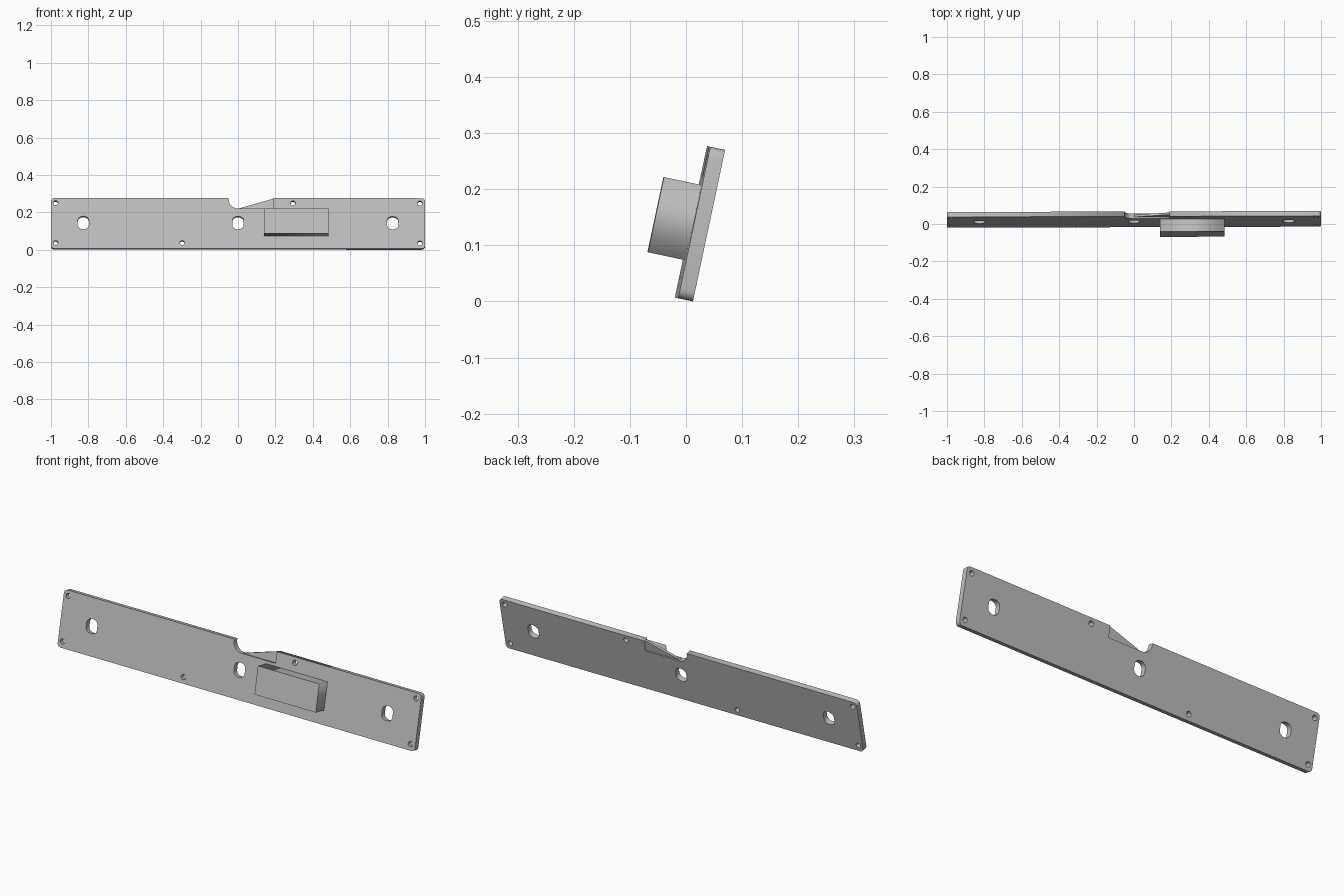
import bpy
import math
from mathutils import Matrix, Vector

cube = bpy.data.objects.get("Cube")
if cube:
    bpy.data.objects.remove(cube, do_unlink=True)

grey = bpy.data.materials.new("plain_grey")
grey.use_nodes = True
colour = (0.52, 0.52, 0.52, 1)
grey.diffuse_color = colour
grey.node_tree.nodes["Principled BSDF"].inputs["Base Color"].default_value = colour

HEIGHT = 0.276
THICK = 0.027
NOTCH = 0.22
# Profiles are drawn in XY, stood upright, turned very slightly and leaned back
PLACE = (Matrix.Translation((0, -0.017, 0.0063))
         @ Matrix.Rotation(math.radians(-12), 4, 'X')
         @ Matrix.Rotation(0.003, 4, 'Z')
         @ Matrix.Rotation(math.pi / 2, 4, 'X'))


def arc(cx, cy, r, start, end, steps):
    angles = [math.radians(start + (end - start) * i / steps) for i in range(steps + 1)]
    return [(cx + r * math.cos(a), cy + r * math.sin(a)) for a in angles]


def slab(name, loops, back, front):
    """Extrude filled outlines from depth back to depth front."""
    curve = bpy.data.curves.new(name + "_profile", 'CURVE')
    curve.dimensions = '2D'
    curve.fill_mode = 'BOTH'
    curve.extrude = (front - back) / 2
    for loop in loops:
        spline = curve.splines.new('POLY')
        spline.points.add(len(loop) - 1)
        for point, (x, y) in zip(spline.points, loop):
            point.co = (x, y, 0, 1)
        spline.use_cyclic_u = True
    helper = bpy.data.objects.new(name + "_helper", curve)
    bpy.context.collection.objects.link(helper)
    bpy.context.view_layer.update()
    graph = bpy.context.evaluated_depsgraph_get()
    mesh = bpy.data.meshes.new_from_object(helper.evaluated_get(graph))
    bpy.data.objects.remove(helper, do_unlink=True)
    mesh.transform(PLACE @ Matrix.Translation(Vector((0, 0, (back + front) / 2))))
    mesh.materials.clear()
    mesh.materials.append(grey)
    obj = bpy.data.objects.new(name, mesh)
    bpy.context.collection.objects.link(obj)
    return obj


# Plate outline with rounded corners and a notch in the top edge
R = 0.018
outline = (arc(-1 + R, R, R, 180, 270, 4)
           + arc(1 - R, R, R, 270, 360, 4)
           + arc(1 - R, HEIGHT - R, R, 0, 90, 4)
           + [(0.19, HEIGHT), (0.19, NOTCH)]
           + arc(0, NOTCH + 0.05, 0.05, 270, 180, 8)
           + [(-0.05, HEIGHT)]
           + arc(-1 + R, HEIGHT - R, R, 90, 180, 4))

# Large holes with flattened sides, and small screw holes
loops = [outline]
for x in (-0.827, 0, 0.827):
    circle = arc(0, 0, 0.036, 0, 360, 16)[:-1]
    loops.append([(x + max(-0.03, min(0.03, px)), 0.141 + py) for px, py in circle])
for x, y in [(-0.975, 0.031), (-0.975, 0.249), (0.972, 0.031),
             (0.972, 0.249), (-0.298, 0.031), (0.294, 0.249)]:
    loops.append(arc(x, y, 0.013, 0, 360, 10)[:-1])
slab("plate", loops, -THICK, 0)

# Thin sloping web inside the notch
slab("notch_web", [[(0, NOTCH - 0.002), (0.192, NOTCH - 0.002), (0.192, HEIGHT), (0, NOTCH)]],
     -0.021, -0.009)

# Block standing out from the front
slab("front_block", [[(0.14, 0.069), (0.483, 0.069), (0.483, 0.206), (0.14, 0.206)]],
     -0.004, 0.068)
